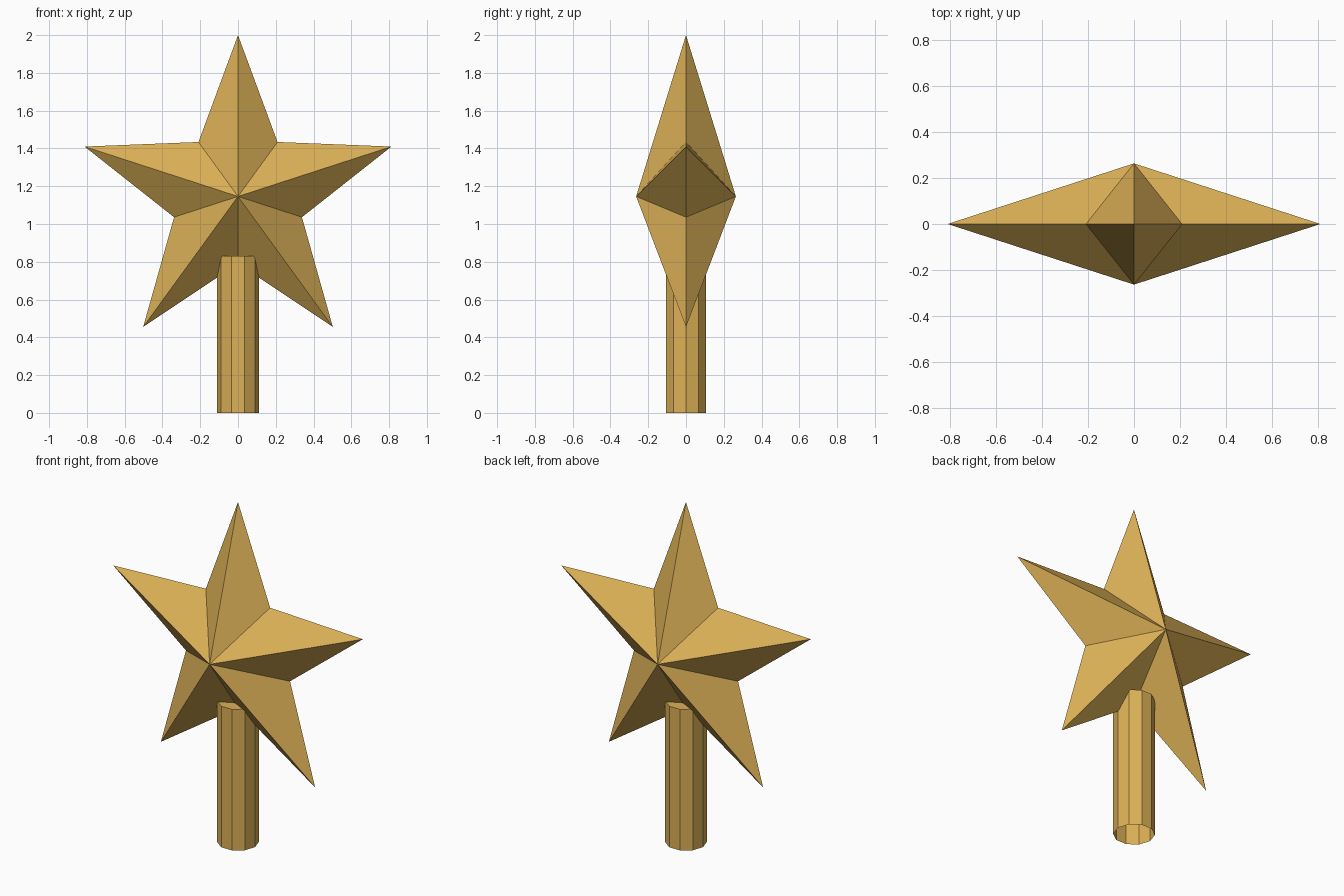
import bpy
import bmesh
from math import sin, cos, pi

cube = bpy.data.objects.get("Cube")
if cube:
    bpy.data.objects.remove(cube, do_unlink=True)

GOLD = (0.72, 0.44, 0.095, 1.0)
gold = bpy.data.materials.new("warm gold")
gold.use_nodes = True
gold.diffuse_color = GOLD
gold.node_tree.nodes["Principled BSDF"].inputs["Base Color"].default_value = GOLD


def add_object(name, bm):
    bmesh.ops.recalc_face_normals(bm, faces=bm.faces)
    mesh = bpy.data.meshes.new(name)
    bm.to_mesh(mesh)
    bm.free()
    mesh.materials.append(gold)
    obj = bpy.data.objects.new(name, mesh)
    bpy.context.collection.objects.link(obj)
    return obj


# Five-pointed faceted star: a flat outline joined to a front and a back peak
CENTRE, OUTER, INNER, DEPTH = 1.146, 0.854, 0.356, 0.264
bm = bmesh.new()
rim = []
for i in range(10):
    r = INNER if i % 2 else OUTER
    a = i * pi / 5
    rim.append(bm.verts.new((r * sin(a), 0, CENTRE + r * cos(a))))
for y in (-DEPTH, DEPTH):
    peak = bm.verts.new((0, y, CENTRE))
    for i in range(10):
        bm.faces.new((rim[i], rim[(i + 1) % 10], peak))
add_object("star", bm)

# Ten-sided socket tube, closed at the top and open underneath
RADIUS, HEIGHT = 0.111, 0.83
bm = bmesh.new()
rings = [[bm.verts.new((RADIUS * cos(i * pi / 5), RADIUS * sin(i * pi / 5), z))
          for i in range(10)] for z in (0, HEIGHT)]
low, high = rings
for i in range(10):
    j = (i + 1) % 10
    bm.faces.new((low[i], low[j], high[j], high[i]))
bm.faces.new(high)
add_object("socket_tube", bm)
